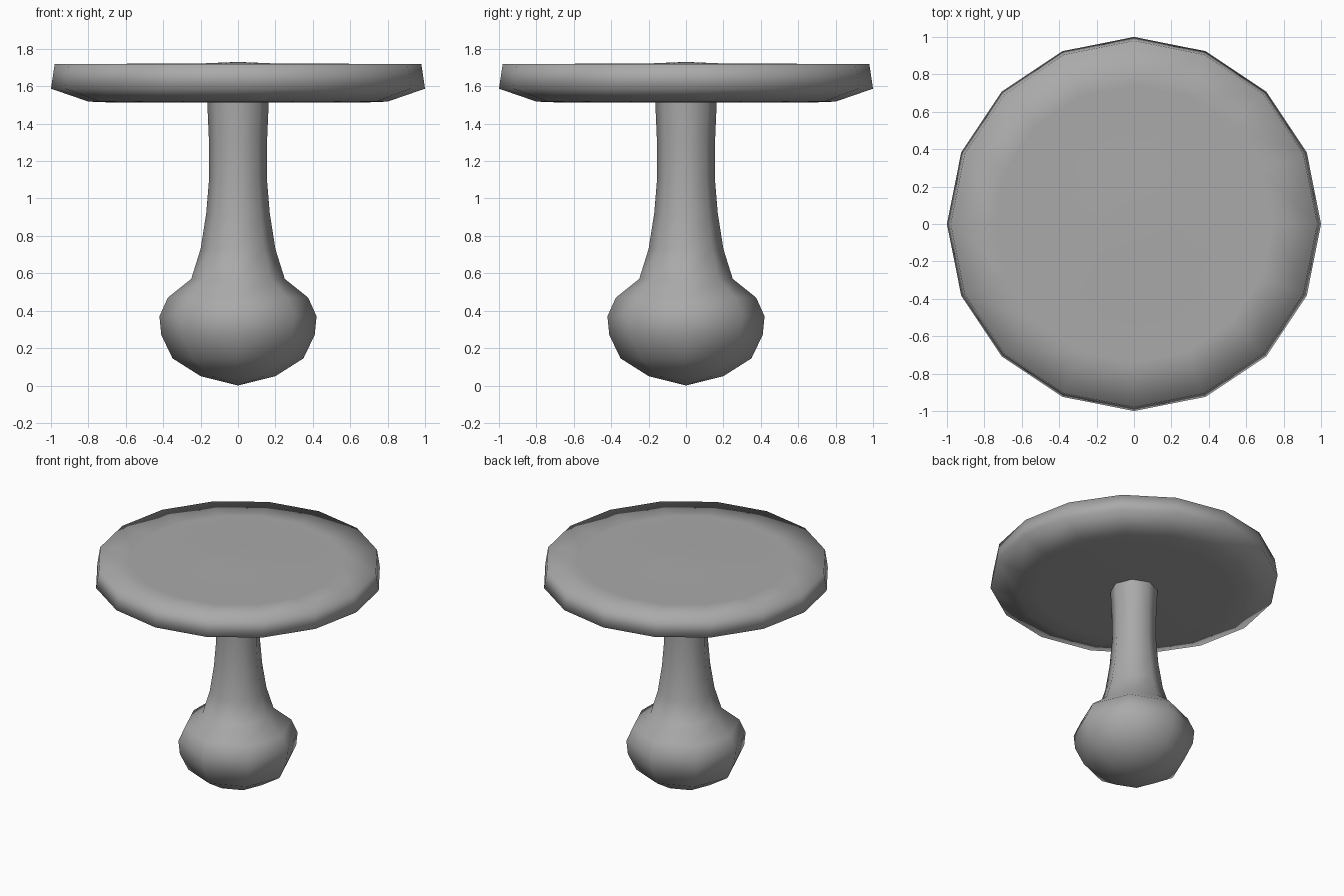
import bpy
import bmesh
from math import cos, sin, tau

cube = bpy.data.objects.get("Cube")
if cube:
    bpy.data.objects.remove(cube, do_unlink=True)

grey = bpy.data.materials.new("plain grey")
grey.use_nodes = True
colour = (0.4, 0.4, 0.4, 1)
grey.diffuse_color = colour
grey.node_tree.nodes["Principled BSDF"].inputs["Base Color"].default_value = colour


def lathe(name, profile, sides):
    """Spin (radius, height) points about z; zero radius makes a pole."""
    bm = bmesh.new()
    rings = []
    for r, z in profile:
        count = sides if r > 0 else 1
        rings.append([bm.verts.new((r * cos(tau * i / sides), r * sin(tau * i / sides), z))
                      for i in range(count)])
    for low, high in zip(rings, rings[1:]):
        for i in range(sides):
            j = (i + 1) % sides
            corners = [low[i % len(low)], low[j % len(low)],
                       high[j % len(high)], high[i % len(high)]]
            bm.faces.new(list(dict.fromkeys(corners)))
    bmesh.ops.recalc_face_normals(bm, faces=bm.faces[:])
    for face in bm.faces:
        face.smooth = True
    mesh = bpy.data.meshes.new(name)
    bm.to_mesh(mesh)
    bm.free()
    mesh.materials.append(grey)
    obj = bpy.data.objects.new(name, mesh)
    bpy.context.collection.objects.link(obj)
    return obj


# Bulbous foot flowing into the slender stem
stem_profile = [(0, 0), (0.2, 0.05), (0.35, 0.145), (0.41, 0.27), (0.42, 0.37),
                (0.375, 0.47), (0.25, 0.57), (0.2, 0.73), (0.17, 0.92),
                (0.155, 1.1), (0.155, 1.3), (0.165, 1.53)]
lathe("bulb_and_stem", stem_profile, 8)

# Broad round top with a bevelled underside
top_profile = [(0, 1.512), (0.2, 1.512), (0.67, 1.513), (0.8, 1.518), (1, 1.587),
               (0.98, 1.72), (0.74, 1.72), (0.22, 1.721), (0, 1.73)]
lathe("round_top", top_profile, 16)
